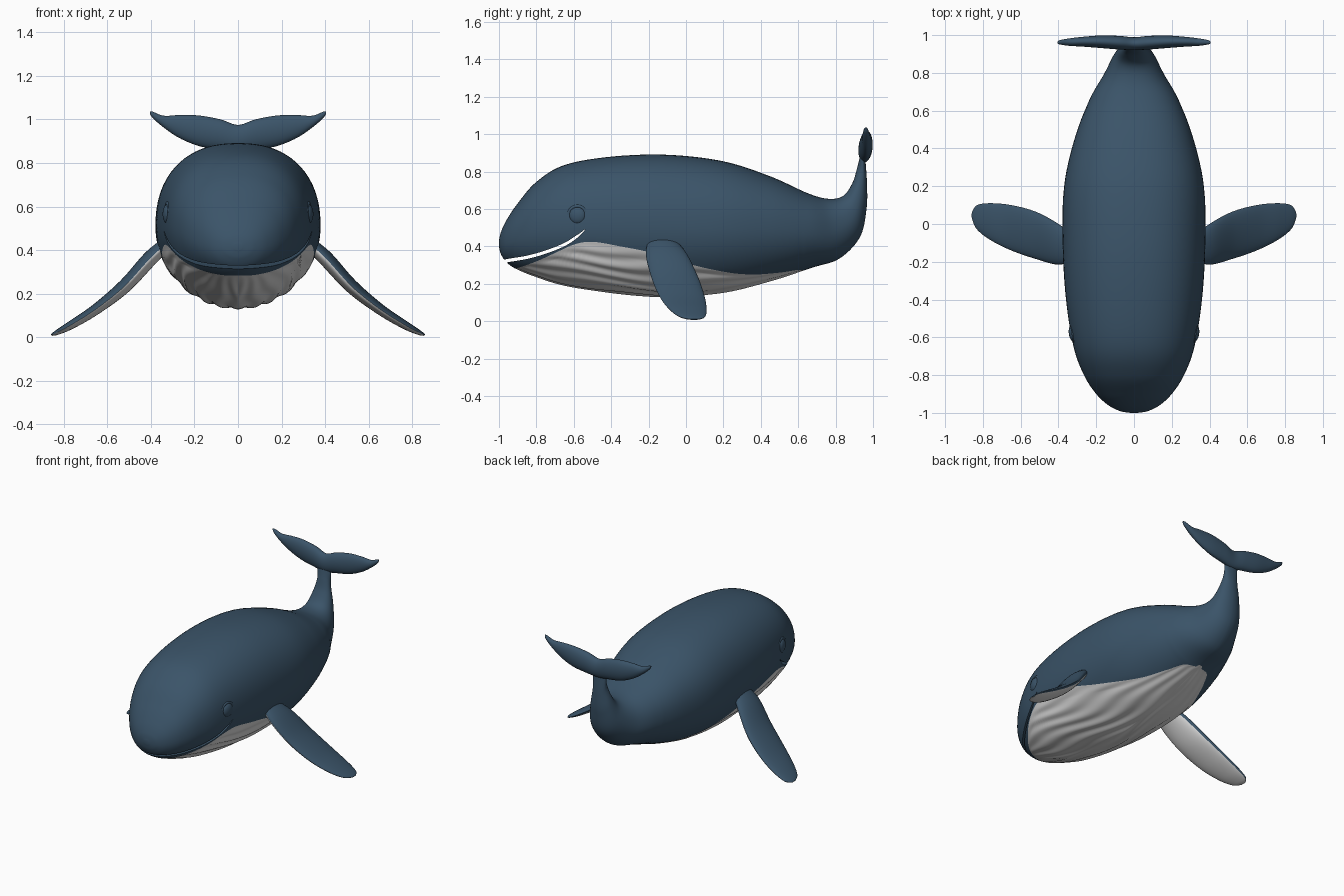
import bpy, bmesh
from math import sin, cos, pi, acos
from mathutils import Vector

cube = bpy.data.objects.get("Cube")
if cube:
    bpy.data.objects.remove(cube, do_unlink=True)


def make_material(name, color):
    mat = bpy.data.materials.new(name)
    mat.use_nodes = True
    mat.diffuse_color = color
    mat.node_tree.nodes["Principled BSDF"].inputs["Base Color"].default_value = color
    return mat


BLUE = make_material("slate blue skin", (0.043, 0.088, 0.14, 1))
WHITE = make_material("pale belly skin", (0.7, 0.7, 0.7, 1))


def spline(stations, steps):
    """Smooth curve through tuples of any length."""
    pts = [Vector(s) for s in stations]
    pts = [pts[0]] + pts + [pts[-1]]
    out = []
    for a, b, c, d in zip(pts, pts[1:], pts[2:], pts[3:]):
        for i in range(steps):
            t = i / steps
            out.append(b + (c - a) * (t / 2) + (a * 2 - b * 5 + c * 4 - d) * (t * t / 2)
                       + (b * 3 - a - c * 3 + d) * (t ** 3 / 2))
    return out + [pts[-1]]


def loft(name, rings, is_white=None):
    """Skin closed rings of equal size and cap both ends."""
    bm = bmesh.new()
    rows = [[bm.verts.new(p) for p in ring] for ring in rings]
    count = len(rows[0])
    for r, (low, high) in enumerate(zip(rows, rows[1:])):
        for j in range(count):
            k = (j + 1) % count
            face = bm.faces.new((low[j], low[k], high[k], high[j]))
            if is_white and is_white(r, j):
                face.material_index = 1
    bm.faces.new(rows[0])
    bm.faces.new(rows[-1])
    bmesh.ops.recalc_face_normals(bm, faces=bm.faces)
    mesh = bpy.data.meshes.new(name)
    bm.to_mesh(mesh)
    bm.free()
    obj = bpy.data.objects.new(name, mesh)
    bpy.context.collection.objects.link(obj)
    mesh.materials.append(BLUE)
    mesh.materials.append(WHITE)
    return obj


def smooth(obj, degrees=40):
    bpy.ops.object.select_all(action="DESELECT")
    obj.select_set(True)
    bpy.context.view_layer.objects.active = obj
    bpy.ops.object.shade_smooth_by_angle(angle=degrees * pi / 180)


# Body stations: back point y, z, underside point y, z, half width
BODY = [
    (-1, .43, -1, .40, .02), (-.99, .475, -.99, .36, .075), (-.96, .54, -.96, .315, .135),
    (-.9, .63, -.9, .275, .2), (-.8, .745, -.8, .235, .265), (-.65, .835, -.65, .19, .32),
    (-.4, .88, -.4, .15, .36), (-.1, .89, -.1, .128, .378), (.2, .855, .2, .15, .37),
    (.45, .775, .45, .21, .315), (.65, .685, .67, .285, .235), (.76, .655, .82, .335, .16),
    (.84, .67, .93, .45, .11), (.89, .74, .965, .6, .075), (.915, .82, .968, .73, .05),
    (.93, .88, .96, .86, .05), (.94, .92, .96, .92, .04),
]
# Upper edge of the pale belly: y, z
BELLY_EDGE = [
    (-.94, .28), (-.9, .285), (-.8, .32), (-.7, .365), (-.6, .41), (-.5, .425), (-.35, .4),
    (-.2, .37), (0, .31), (.2, .265), (.35, .25), (.5, .26), (.6, .275), (.64, .27),
]
EDGE = spline(BELLY_EDGE, 6)
LOWER, UPPER = 60, 24


def edge_height(y):
    for a, b in zip(EDGE, EDGE[1:]):
        if a[0] <= y <= b[0]:
            return a[1] + (b[1] - a[1]) * (y - a[0]) / (b[0] - a[0])
    return -1


def body_ring(station):
    yt, zt, yb, zb, width = station
    back, under = Vector((0, yt, zt)), Vector((0, yb, zb))
    mid, half = (back + under) / 2, (back - under) / 2
    level = (edge_height(yb) - mid.z) / max(half.z, .01)
    limit = acos(min(1, max(-1, -level))) if level > -1 else 0
    pale = limit > .05
    limit = max(limit, .05)
    angles = [limit * i / LOWER for i in range(LOWER)]
    angles += [limit + (pi - limit) * i / UPPER for i in range(UPPER + 1)]
    side = []
    for i, t in enumerate(angles):
        power = .87 if t > pi / 2 else 1
        x = width * abs(sin(t)) ** power
        v = -cos(t) if t < pi / 2 else abs(cos(t)) ** power
        # Throat pleats sink into the belly and fade at its edge
        if pale and i < LOWER:
            wave = sin(26 * t + 4 * yb + 1.3 * sin(9 * yb + 5 * t))
            fade = min(1, (LOWER - i) / 8) * min(1, limit)
            dent = 1 - .012 * fade * (1 + wave)
            x, v = x * dent, v * dent
        side.append(mid + half * v + Vector((x, 0, 0)))
    mirrored = [Vector((-p.x, p.y, p.z)) for p in side[-2:0:-1]]
    return side + mirrored, pale


body_rings = [body_ring(s) for s in spline(BODY, 10)]
ring_size = 2 * (LOWER + UPPER)


def belly_rule(r, j):
    low = j < LOWER or j >= ring_size - LOWER
    return low and (body_rings[r][1] or body_rings[r + 1][1])


body = loft("body", [ring for ring, pale in body_rings], belly_rule)

# Curved mouth slit cut through the head, tapering to the corners
MOUTH = [(-1.05, .305), (-.95, .325), (-.85, .342), (-.75, .37), (-.65, .41),
         (-.58, .455), (-.54, .49)]
path = spline(MOUTH, 4)
gap = [.009 * min(1, (len(path) - i) / 6) for i in range(len(path))]
outline = [(p[0], p[1] + g) for p, g in zip(path, gap)]
outline += [(p[0], p[1] - g) for p, g in reversed(list(zip(path, gap)))]
cutter = loft("mouth_cutter", [[Vector((x, y, z)) for y, z in outline] for x in (-.6, .6)])
cutter.hide_render = True
cut = body.modifiers.new("mouth", "BOOLEAN")
cut.operation = "DIFFERENCE"
cut.solver = "EXACT"
cut.object = cutter
bpy.context.view_layer.objects.active = body
bpy.ops.object.modifier_apply(modifier=cut.name)
bpy.data.objects.remove(cutter, do_unlink=True)
smooth(body)

# Flipper stations: x, z, front y, rear y, half thickness
FLIPPER = [
    (.3, .455, -.19, -.08, .025), (.4, .365, -.215, 0, .035), (.52, .235, -.185, .065, .032),
    (.65, .13, -.14, .1, .025), (.76, .06, -.085, .11, .02), (.83, .022, -.03, .1, .012),
    (.857, .01, .025, .065, .004),
]
SIDES = 32


def flipper(name, side):
    rings = []
    for x, z, front, rear, thick in spline(FLIPPER, 8):
        ring = []
        for j in range(SIDES):
            t = 2 * pi * j / SIDES
            lift = thick * sin(t)
            ring.append(Vector((side * (x + .6 * lift), (front + rear) / 2
                                + (rear - front) / 2 * cos(t), z + .8 * lift)))
        rings.append(ring)
    # Pale underside with a dark rear rim
    smooth(loft(name, rings, lambda r, j: SIDES / 2 <= j < SIDES - 2))


# Fluke stations: x, lower z, upper z, y, half thickness
FLUKE = [
    (0, .85, .975, .955, .034), (.08, .86, 1, .96, .036), (.18, .878, 1.018, .965, .033),
    (.27, .915, 1.02, .965, .026), (.34, .962, 1.017, .963, .02), (.39, 1.005, 1.035, .962, .012),
    (.405, 1.028, 1.037, .96, .004),
]
span = [(-s[0],) + s[1:] for s in reversed(FLUKE[1:])] + FLUKE
fluke_rings = []
for x, low, high, y, thick in spline(span, 8):
    turns = [2 * pi * j / SIDES for j in range(SIDES)]
    fluke_rings.append([Vector((x, y + thick * cos(t), (low + high) / 2
                                + (high - low) / 2 * sin(t))) for t in turns])
smooth(loft("tail_flukes", fluke_rings))

# Paired flippers, eyes and eyelids
for label, side in (("left", 1), ("right", -1)):
    flipper(label + "_flipper", side)
    spot = (side * .322, -.58, .565)
    bpy.ops.mesh.primitive_uv_sphere_add(segments=32, ring_count=16, radius=.046, location=spot)
    eye = bpy.context.object
    eye.name = label + "_eye"
    eye.scale.x = .5
    bpy.ops.mesh.primitive_torus_add(major_radius=.05, minor_radius=.009, major_segments=32,
                                     minor_segments=10, location=spot,
                                     rotation=(0, pi / 2, 0))
    lid = bpy.context.object
    lid.name = label + "_eyelid"
    for part in (eye, lid):
        part.rotation_euler.z = -.17 * side
        part.data.materials.append(BLUE)
        smooth(part, 60)
